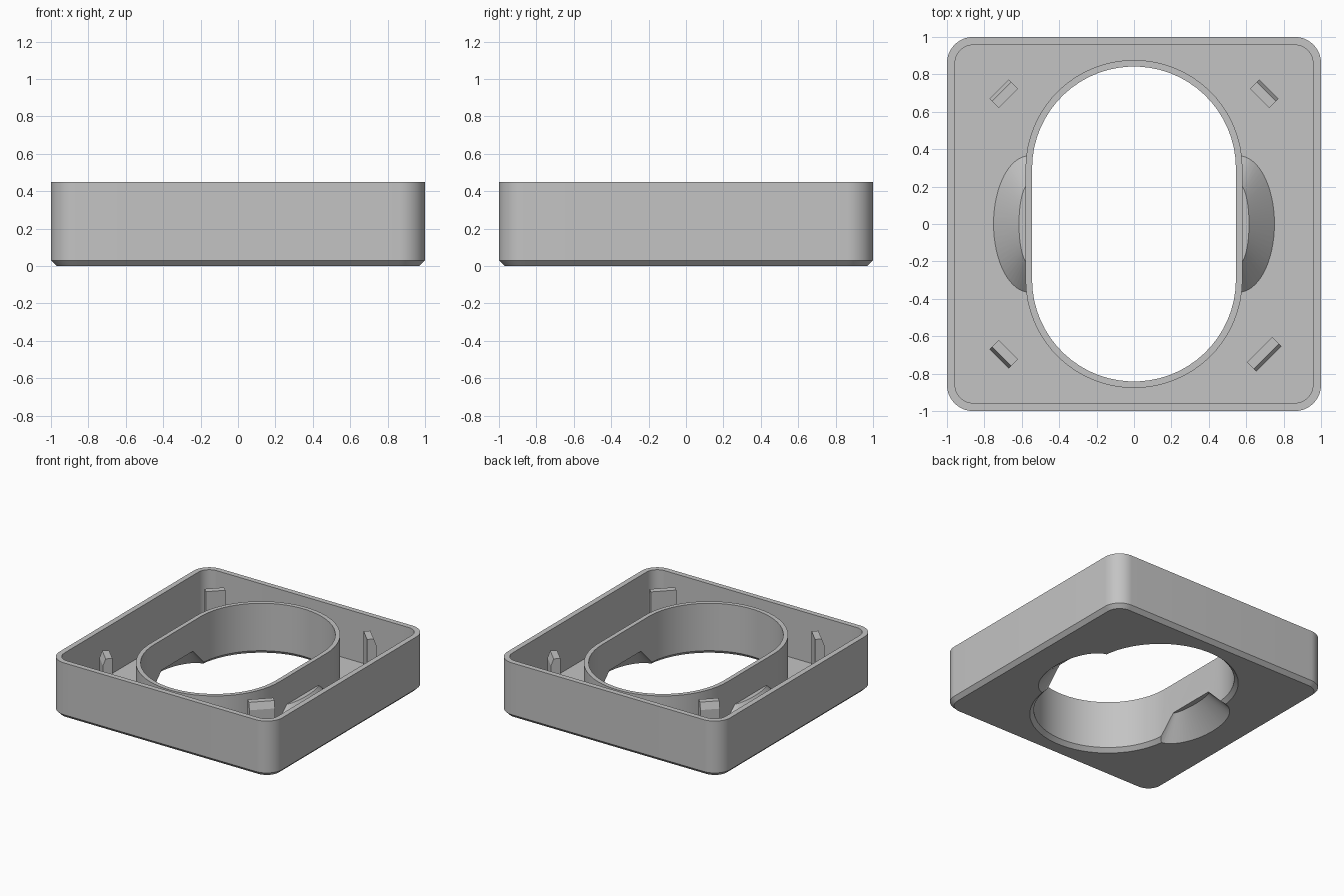
import bpy, bmesh, math
from mathutils import Matrix

if "Cube" in bpy.data.objects:
    bpy.data.objects.remove(bpy.data.objects["Cube"])

grey = bpy.data.materials.new("plain grey")
grey.diffuse_color = (0.55, 0.55, 0.55, 1)
grey.use_nodes = True
grey.node_tree.nodes["Principled BSDF"].inputs["Base Color"].default_value = grey.diffuse_color


def make_object(name, bm):
    bmesh.ops.recalc_face_normals(bm, faces=bm.faces)
    mesh = bpy.data.meshes.new(name)
    bm.to_mesh(mesh)
    bm.free()
    mesh.materials.append(grey)
    obj = bpy.data.objects.new(name, mesh)
    bpy.context.collection.objects.link(obj)
    return obj


def loft(name, rings, closed=False):
    """Skin matching rings; closed joins last to first, otherwise ends are capped."""
    bm = bmesh.new()
    rows = [[bm.verts.new((x, y, z)) for x, y in pts] for pts, z in rings]
    n = len(rows[0])
    pairs = list(zip(rows, rows[1:])) + ([(rows[-1], rows[0])] if closed else [])
    for a, b in pairs:
        for i in range(n):
            j = (i + 1) % n
            bm.faces.new((a[i], a[j], b[j], b[i]))
    if not closed:
        bm.faces.new(rows[0])
        bm.faces.new(rows[-1])
    return make_object(name, bm)


def rounded_square(half, radius, k=16):
    pts = []
    for q, (sx, sy) in enumerate([(1, 1), (-1, 1), (-1, -1), (1, -1)]):
        for j in range(k):
            t = math.radians(90 * (q + j / (k - 1)))
            c = half - radius
            pts.append((sx * c + radius * math.cos(t), sy * c + radius * math.sin(t)))
    return pts


def stadium(radius, offset=0.297, k=32):
    pts = []
    for h, s in enumerate((1, -1)):
        for j in range(k):
            t = math.pi * (h + j / (k - 1))
            pts.append((radius * math.cos(t), s * offset + radius * math.sin(t)))
    return pts


def ellipse(side, cx, a, b, start, end, n):
    return [(side * (cx + a * math.cos(t)), b * math.sin(t))
            for t in (math.radians(start + (end - start) * i / n) for i in range(n + 1))]


def apply_boolean(obj, other, operation):
    mod = obj.modifiers.new(operation.lower(), 'BOOLEAN')
    mod.operation = operation
    mod.solver = 'EXACT'
    mod.object = other
    bpy.context.view_layer.objects.active = obj
    bpy.ops.object.modifier_apply(modifier=mod.name)
    bpy.data.objects.remove(other)


# Tray: outer wall, floor and inner collar as one closed cross-section
tray = loft("tray", [
    (rounded_square(0.97, 0.11), 0),
    (rounded_square(1, 0.14), 0.03),
    (rounded_square(1, 0.14), 0.45),
    (rounded_square(0.957, 0.097), 0.45),
    (rounded_square(0.957, 0.097), 0.05),
    (stadium(0.58), 0.05),
    (stadium(0.58), 0.414),
    (stadium(0.545), 0.414),
    (stadium(0.545), 0.03),
    (stadium(0.575), 0),
], closed=True)

# Finger scoops: tapered shell on the collar, hollowed from below
for side in (1, -1):
    shell = loft("scoop_shell", [
        (ellipse(side, 0.56, 0.205, 0.38, -90, 90, 32), 0.035),
        (ellipse(side, 0.56, 0.055, 0.215, -90, 90, 32), 0.195)])
    apply_boolean(tray, shell, 'UNION')
    hollow = loft("scoop_hollow", [
        (ellipse(side, 0.545, 0.215, 0.38, 0, 354.375, 63), -0.01),
        (ellipse(side, 0.545, 0.04, 0.2, 0, 354.375, 63), 0.17)])
    apply_boolean(tray, hollow, 'DIFFERENCE')

bpy.ops.object.select_all(action='DESELECT')
tray.select_set(True)
bpy.context.view_layer.objects.active = tray
bpy.ops.object.shade_smooth_by_angle(angle=math.radians(30))

# Corner clips: upright tabs with a bevelled outer top edge
profile = [(-0.035, 0.04), (0.035, 0.04), (0.035, 0.39), (0.015, 0.445), (-0.035, 0.445)]
clips = [("back_right_clip", 45, 0.145), ("back_left_clip", 135, 0.145),
         ("front_left_clip", 225, 0.145), ("front_right_clip", 315, 0.19)]
for name, angle, length in clips:
    bm = bmesh.new()
    ends = [[bm.verts.new((0.985 + r, s * length / 2, z)) for r, z in profile] for s in (-1, 1)]
    for end in ends:
        bm.faces.new(end)
    for i in range(len(profile)):
        j = (i + 1) % len(profile)
        bm.faces.new((ends[0][i], ends[0][j], ends[1][j], ends[1][i]))
    bm.transform(Matrix.Rotation(math.radians(angle), 4, 'Z'))
    make_object(name, bm)
